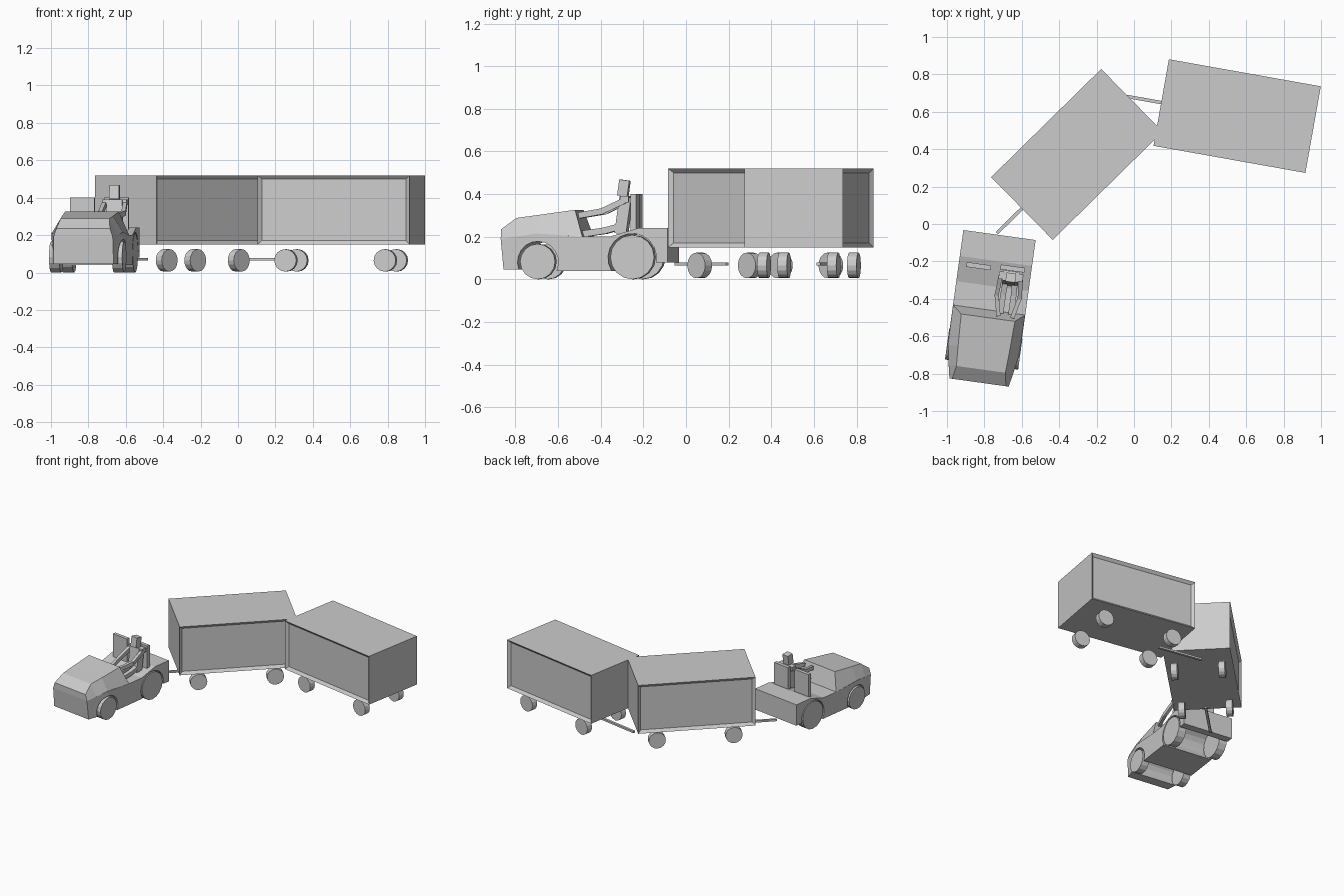
import bpy, bmesh
from math import radians, sin, cos, pi, asin
from mathutils import Matrix, Vector

if "Cube" in bpy.data.objects:
    bpy.data.objects.remove(bpy.data.objects["Cube"])


def frame(x, y, deg):
    return Matrix.Translation((x, y, 0)) @ Matrix.Rotation(radians(deg), 4, 'Z')


def finish(bm, name, M):
    bmesh.ops.recalc_face_normals(bm, faces=bm.faces)
    me = bpy.data.meshes.new(name)
    bm.to_mesh(me)
    bm.free()
    ob = bpy.data.objects.new(name, me)
    ob.matrix_world = M
    bpy.context.collection.objects.link(ob)
    return ob


def box(name, M, centre, size, tilt=0):
    bm = bmesh.new()
    T = Matrix.Translation(centre) @ Matrix.Rotation(radians(tilt), 4, 'X') @ Matrix.Diagonal((*size, 1))
    bmesh.ops.create_cube(bm, size=1, matrix=T)
    return finish(bm, name, M)


def limb(name, M, points, w, h):
    """Bent bar with a rectangular section, one block per segment."""
    bm = bmesh.new()
    for a, b in zip(points, points[1:]):
        a, b = Vector(a), Vector(b)
        d = b - a
        T = (Matrix.Translation((a + b) / 2) @ d.to_track_quat('Y', 'Z').to_matrix().to_4x4()
             @ Matrix.Diagonal((w, d.length + w * 0.3, h, 1)))
        bmesh.ops.create_cube(bm, size=1, matrix=T)
    return finish(bm, name, M)


def wheel(name, M, centre, r, w):
    bm = bmesh.new()
    axis = 'Y' if name.startswith("trailer") else 'X'
    turn = Matrix.Rotation(pi / 2, 4, 'X' if axis == 'Y' else 'Y')
    bmesh.ops.create_cone(bm, cap_ends=True, segments=16, radius1=r, radius2=r, depth=w,
                          matrix=Matrix.Translation(centre) @ turn)
    return finish(bm, name, M)


# Box trailers: local x runs along the trailer, the tow bar points to -x
for n, M in enumerate((frame(-0.305, 0.372, 44.5), frame(0.5515, 0.577, -10.1)), 1):
    bm = bmesh.new()
    bmesh.ops.create_cube(bm, size=1, matrix=Matrix.Translation((0, 0, 0.335))
                          @ Matrix.Diagonal((0.825, 0.47, 0.37, 1)))
    bm.normal_update()
    sides = [f for f in bm.faces if abs(f.normal.y) > 0.9]
    bmesh.ops.inset_individual(bm, faces=sides, thickness=0.029, depth=-0.018)
    finish(bm, f"trailer_{n}_box", M)
    box(f"trailer_{n}_tow_bar", M, (-0.4275, 0, 0.072), (0.345, 0.018, 0.014))
    for a in (-0.27, 0.27):
        for b in (-0.166, 0.166):
            wheel(f"trailer_{n}_wheel", M, (a, b, 0.065), 0.06, 0.045)

# Tractor: local origin at the middle of its rear edge, front towards -y
T = frame(-0.719, -0.059, -7.9)


def half_width(y):
    return 0.195 - 0.035 * max(0, (-0.62 - y) / 0.176)


def arch(yc, zc, r, z0, z1, n=12):
    """Wheel arch from front foot (height z0) to rear foot (height z1)."""
    a0 = pi - asin((z0 - zc) / r)
    a1 = asin((z1 - zc) / r)
    return [(yc + r * cos(a0 + (a1 - a0) * i / n), zc + r * sin(a0 + (a1 - a0) * i / n))
            for i in range(n + 1)]


# Lower body: side profile with both wheel arches, extruded and narrowed at the nose
profile = ([(-0.782, 0.045)] + arch(-0.616, 0.08, 0.098, 0.045, 0.04)
           + arch(-0.168, 0.1, 0.115, 0.04, 0.08)
           + [(0, 0.08), (0, 0.24), (-0.14, 0.24), (-0.276, 0.2), (-0.41, 0.2),
              (-0.62, 0.215), (-0.796, 0.19)])
bm = bmesh.new()
face = bm.faces.new([bm.verts.new((-1, y, z)) for y, z in profile])
ext = bmesh.ops.extrude_face_region(bm, geom=[face])
for v in ext['geom']:
    if isinstance(v, bmesh.types.BMVert):
        v.co.x = 1
bmesh.ops.bisect_plane(bm, geom=bm.verts[:] + bm.edges[:] + bm.faces[:],
                       plane_co=(0, -0.62, 0), plane_no=(0, 1, 0))
for v in bm.verts:
    v.co.x *= half_width(v.co.y)
finish(bm, "tractor_body", T)

# Hood: lofted sections (bottom y, bottom z, top y, top z, top half width)
sections = [(-0.796, 0.19, -0.796, 0.235, 0.145),
            (-0.72, 0.2, -0.725, 0.288, 0.132),
            (-0.62, 0.208, -0.62, 0.302, 0.138),
            (-0.404, 0.198, -0.446, 0.326, 0.145)]
bm = bmesh.new()
rings = []
for yb, zb, yt, zt, ht in sections:
    hb = half_width(yb)
    rings.append([bm.verts.new(c) for c in
                  ((-hb, yb, zb), (-ht, yt, zt), (ht, yt, zt), (hb, yb, zb))])
for p, q in zip(rings, rings[1:]):
    for i in range(4):
        bm.faces.new((p[i], p[(i + 1) % 4], q[(i + 1) % 4], q[i]))
bm.faces.new(rings[0])
bm.faces.new(rings[-1])
finish(bm, "tractor_hood", T)

# Tractor wheels
for s in (-1, 1):
    wheel("front_wheel", T, (s * 0.17, -0.616, 0.083), 0.083, 0.055)
    wheel("rear_wheel", T, (s * 0.165, -0.168, 0.104), 0.104, 0.06)

# Seat backs
box("seat_back_left", T, (-0.088, -0.18, 0.31), (0.13, 0.026, 0.18))
box("seat_back_right", T, (0.094, -0.168, 0.31), (0.13, 0.026, 0.18))

# Driver
box("driver_head", T, (0.091, -0.222, 0.428), (0.052, 0.048, 0.075), -8)
box("driver_torso", T, (0.091, -0.222, 0.3), (0.085, 0.055, 0.175), -8)
box("driver_shoulders", T, (0.091, -0.212, 0.375), (0.13, 0.04, 0.03))
for s in (-1, 1):
    limb("driver_arm", T, [(0.091 + s * 0.055, -0.215, 0.368),
                           (0.091 + s * 0.062, -0.32, 0.318),
                           (0.091 + s * 0.038, -0.425, 0.3)], 0.022, 0.028)
    limb("driver_leg", T, [(0.091 + s * 0.025, -0.23, 0.25),
                           (0.091 + s * 0.028, -0.31, 0.228),
                           (0.091 + s * 0.028, -0.42, 0.212)], 0.03, 0.03)
